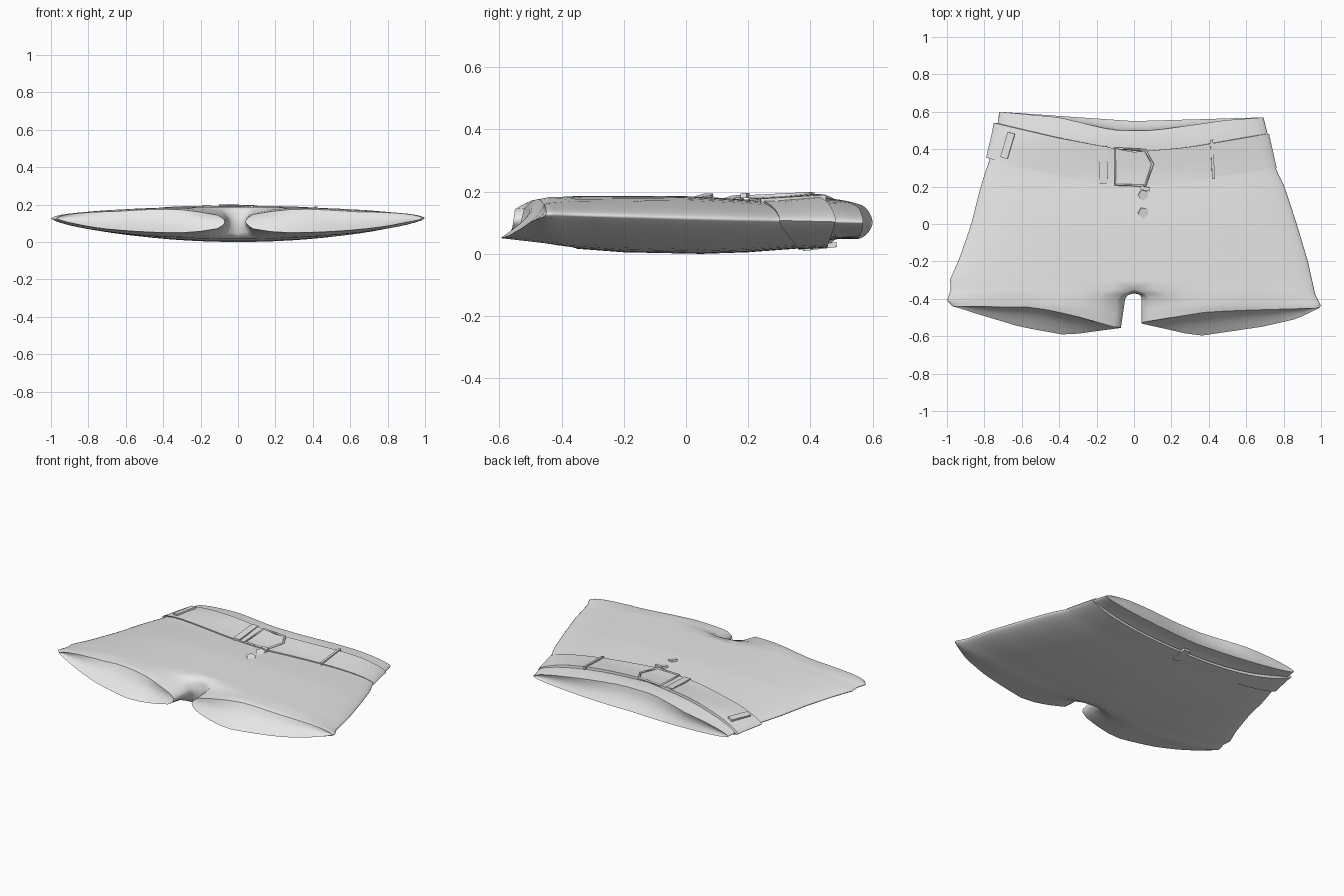
import bpy, bmesh
from math import sin, cos, pi, atan2
from mathutils import Vector

default_cube = bpy.data.objects.get("Cube")
if default_cube:
    bpy.data.objects.remove(default_cube)

cloth = bpy.data.materials.new("light_grey_cloth")
cloth.use_nodes = True
cloth.diffuse_color = (0.8, 0.8, 0.8, 1)
cloth.node_tree.nodes["Principled BSDF"].inputs["Base Color"].default_value = (0.8, 0.8, 0.8, 1)


def lerp(start, end, amount):
    return start + (end - start) * amount


def along(table, value):
    """Read a value off a short table of (position, value) pairs."""
    if value <= table[0][0]:
        return table[0][1]
    for (p, a), (q, b) in zip(table, table[1:]):
        if value <= q:
            return lerp(a, b, (value - p) / (q - p))
    return table[-1][1]


# Outline of each side, heights of the two layers, hems and belt edges
OUTER = {
    -1: [(-.47, .94), (-.41, 1), (-.35, .98), (-.28, .985), (-.23, .95), (0, .87),
         (.2, .82), (.35, .77), (.5, .735), (.6, .72)],
    1: [(-.5, .94), (-.44, 1), (-.38, .97), (-.2, .93), (0, .87), (.2, .805),
        (.3, .755), (.5, .71), (.58, .69)],
}
FRONT_Z = [(-.55, .165), (-.44, .187), (0, .186), (.15, .178), (.27, .17), (.45, .18), (.6, .16)]
BACK_Z = [(-.6, .045), (-.4, .02), (-.2, .005), (.05, 0), (.2, .005), (.4, .02), (.6, .042)]
SIDE_Z = [(-.45, .128), (0, .115), (.6, .1)]
HEM_FRONT = {-1: [(0, -.55), (.25, -.49), (.5, -.445), (1, -.44)],
             1: [(0, -.52), (.35, -.47), (.6, -.46), (1, -.45)]}
HEM_BACK = {-1: [(0, -.56), (.3, -.595), (.6, -.55), (.9, -.475), (1, -.44)],
            1: [(0, -.54), (.3, -.6), (.7, -.55), (.93, -.505), (1, -.45)]}
WAIST_FRONT = [(-1, .6), (-.55, .57), (-.15, .5), (.15, .5), (.7, .555), (1, .57)]
WAIST_BACK = [(-1, .6), (0, .55), (1, .57)]
BACK_TUCK = [(.41, 0), (.46, .022), (.6, .006)]
BELT_LOW = [(-.78, .36), (-.55, .3), (-.2, .22), (.08, .2), (.75, .3)]
BELT_HIGH = [(-.76, .54), (-.4, .46), (0, .385), (.3, .41), (.74, .48)]
BELT_GAP = {-1: .022, 1: .008}
JOIN, STEPS, BRIDGE = -.35, 28, 5


def layer_z(u, y, front):
    """Rounded lens cross-section: fuller in front, shallower behind."""
    side_z = along(SIDE_Z, y)
    if front:
        return lerp(side_z, along(FRONT_Z, y), max(0, 1 - u ** 2.5) ** .6)
    return lerp(side_z, along(BACK_Z, y), max(0, 1 - u ** 2) ** .65)


def finish(obj, angle=.7):
    obj.data.materials.append(cloth)
    bpy.ops.object.select_all(action='DESELECT')
    obj.select_set(True)
    bpy.context.view_layer.objects.active = obj
    bpy.ops.object.shade_smooth_by_angle(angle=angle)


def make_object(name, bm):
    bmesh.ops.remove_doubles(bm, verts=bm.verts, dist=.0005)
    bmesh.ops.recalc_face_normals(bm, faces=bm.faces)
    mesh = bpy.data.meshes.new(name)
    bm.to_mesh(mesh)
    bm.free()
    obj = bpy.data.objects.new(name, mesh)
    bpy.context.collection.objects.link(obj)
    return obj


def skin(bm, rows, closed=False):
    """Join neighbouring rows of points with quads."""
    grid = [[bm.verts.new(p) for p in row] for row in rows]
    for low, high in zip(grid, grid[1:]):
        count = len(low)
        for i in range(count if closed else count - 1):
            j = (i + 1) % count
            bm.faces.new((low[i], low[j], high[j], high[i]))


def torso_row(side, amount):
    row = []
    for i in range(STEPS + 1):
        angle = pi * i / STEPS
        front, u = i <= STEPS // 2, max(0, sin(angle))
        top = along(WAIST_FRONT if front else WAIST_BACK, side * u)
        y = lerp(JOIN, top, amount)
        z = layer_z(u, y, front)
        if not front:
            z += along(BACK_TUCK, y) * (1 - u ** 4)
        row.append(Vector((side * u * along(OUTER[side], y), y, z)))
    return row


def leg_row(side, amount):
    row = []
    spread = min(1, amount * 6)
    inner = .08 * spread + (.03 * amount if side < 0 else 0)
    for i in range(STEPS + 1):
        angle = pi * i / STEPS
        front, u = i <= STEPS // 2, max(0, sin(angle))
        hem = along((HEM_FRONT if front else HEM_BACK)[side], u)
        y = lerp(JOIN, hem, amount)
        x = lerp(inner, along(OUTER[side], y), u)
        z = layer_z(u, y, front)
        # round the inner thigh and sink the outer front hem
        if u < .35:
            z = lerp(z, .115, .42 * min(1, amount * 2) * (1 - u / .35) ** 2)
        if front:
            z -= .012 * amount * max(0, 1 - abs(u - .6) / .35)
        row.append(Vector((side * x, y, z)))
    # inseam from the back layer round to the front layer
    back, front = row[-1], row[0]
    for k in range(1, BRIDGE + 1):
        point = back.lerp(front, k / (BRIDGE + 1))
        bulge = sin(pi * k / (BRIDGE + 1))
        point.x -= side * .04 * spread * bulge
        point.y -= .02 * bulge * (1 - spread)
        row.append(point)
    return row


def lining(bm, row, depth):
    """Close an opening with a shallow sheet from its front to its back edge."""
    rows = []
    for k in range(BRIDGE + 2):
        w = k / (BRIDGE + 1)
        line = []
        for i in range(STEPS // 2 + 1):
            point = row[i].lerp(row[STEPS - i], w)
            point.y += depth * sin(pi * w) * cos(pi / 2 * (2 * i / STEPS) ** 3)
            line.append(point)
        # leg linings start on the inseam
        if len(row) > STEPS + 1:
            line[0] = (row[STEPS:] + row[:1])[BRIDGE + 1 - k].copy()
        rows.append(line)
    skin(bm, rows)


# Shorts: torso and two legs, welded along the middle
bm = bmesh.new()
for side in (-1, 1):
    skin(bm, [torso_row(side, k / 18) for k in range(19)])
    skin(bm, [leg_row(side, k / 8) for k in range(9)], closed=True)
finish(make_object("shorts", bm), pi)

# Linings close the waist and both legs
bm = bmesh.new()
for side in (-1, 1):
    lining(bm, torso_row(side, 1), -.012)
finish(make_object("waist_lining", bm), pi)
for name, side in (("right_leg_lining", -1), ("left_leg_lining", 1)):
    bm = bmesh.new()
    lining(bm, leg_row(side, 1), .018)
    finish(make_object(name, bm), pi)


# Belt: band that dips at the front, with both edges turned in
def belt_row(amount, tuck=0):
    row = []
    for i in range(2 * STEPS):
        angle = pi * i / STEPS
        side = 1 if sin(angle) >= 0 else -1
        u, front = min(1, abs(sin(angle))), cos(angle) >= 0
        x = side * u * .76
        low, high = along(BELT_LOW, x), along(BELT_HIGH, x)
        if not front:
            edge = side * .76
            low = lerp(.36, along(BELT_LOW, edge), u ** 3)
            high = lerp(.455, along(BELT_HIGH, edge), u ** 3)
        y = lerp(low, high, amount)
        lift = (lerp(.007, .016, amount) - tuck) * (1 if front else -.4) * (1 - u ** 6)
        reach = along(OUTER[side], y) + BELT_GAP[side] - tuck
        row.append(Vector((side * u * reach, y, layer_z(u, y, front) + lift)))
    return row


bm = bmesh.new()
skin(bm, [belt_row(0, .02)] + [belt_row(k / 4) for k in range(5)] + [belt_row(1, .035)],
     closed=True)
finish(make_object("belt", bm))


def surface_point(x, y, front=True):
    u = min(1, abs(x) / along(OUTER[1 if x > 0 else -1], y))
    return Vector((x, y, layer_z(u, y, front)))


# Belt loops lie flat on the cloth, one of them behind
def belt_loop(name, x, y, width, length, turn, front=True):
    here, beside = surface_point(x, y, front), surface_point(x + .02, y, front)
    slope = atan2(beside.z - here.z, .02)
    here.z += .012 if front else 0
    bpy.ops.mesh.primitive_cube_add(size=1, location=here)
    obj = bpy.context.object
    obj.name = name
    obj.scale = (width, length, .016)
    obj.rotation_euler = (.06 if front else .12, -slope, turn)
    finish(obj)


belt_loop("front_loop", -.165, .315, .045, .2, .03)
belt_loop("right_loop", -.675, .42, .04, .14, -.3)
belt_loop("left_loop", .42, .345, .014, .21, .05)
belt_loop("back_loop", 0, .43, .045, .11, 0, front=False)
belt_loop("belt_tip", .06, .19, .05, .02, -.2)

# Buckle frame with a bent free end
curve = bpy.data.curves.new("buckle", 'CURVE')
curve.dimensions = '3D'
curve.bevel_depth = .007
curve.bevel_resolution = 0
frame = curve.splines.new('POLY')
corners = [(-.1, .21), (.06, .205), (.1, .32), (.06, .395), (-.1, .405)]
frame.points.add(len(corners) - 1)
for point, (x, y) in zip(frame.points, corners):
    point.co = (x, y, lerp(.182, .192, (y - .2) * 5), 1)
frame.use_cyclic_u = True
buckle = bpy.data.objects.new("buckle", curve)
bpy.context.collection.objects.link(buckle)
curve.materials.append(cloth)

# Fly buttons, tipped forward
for name, y in (("upper_button", .155), ("lower_button", .06)):
    bpy.ops.mesh.primitive_cylinder_add(vertices=5, radius=.03, depth=.012,
                                        location=surface_point(.05, y), rotation=(.2, .1, .4))
    bpy.context.object.name = name
    finish(bpy.context.object)
